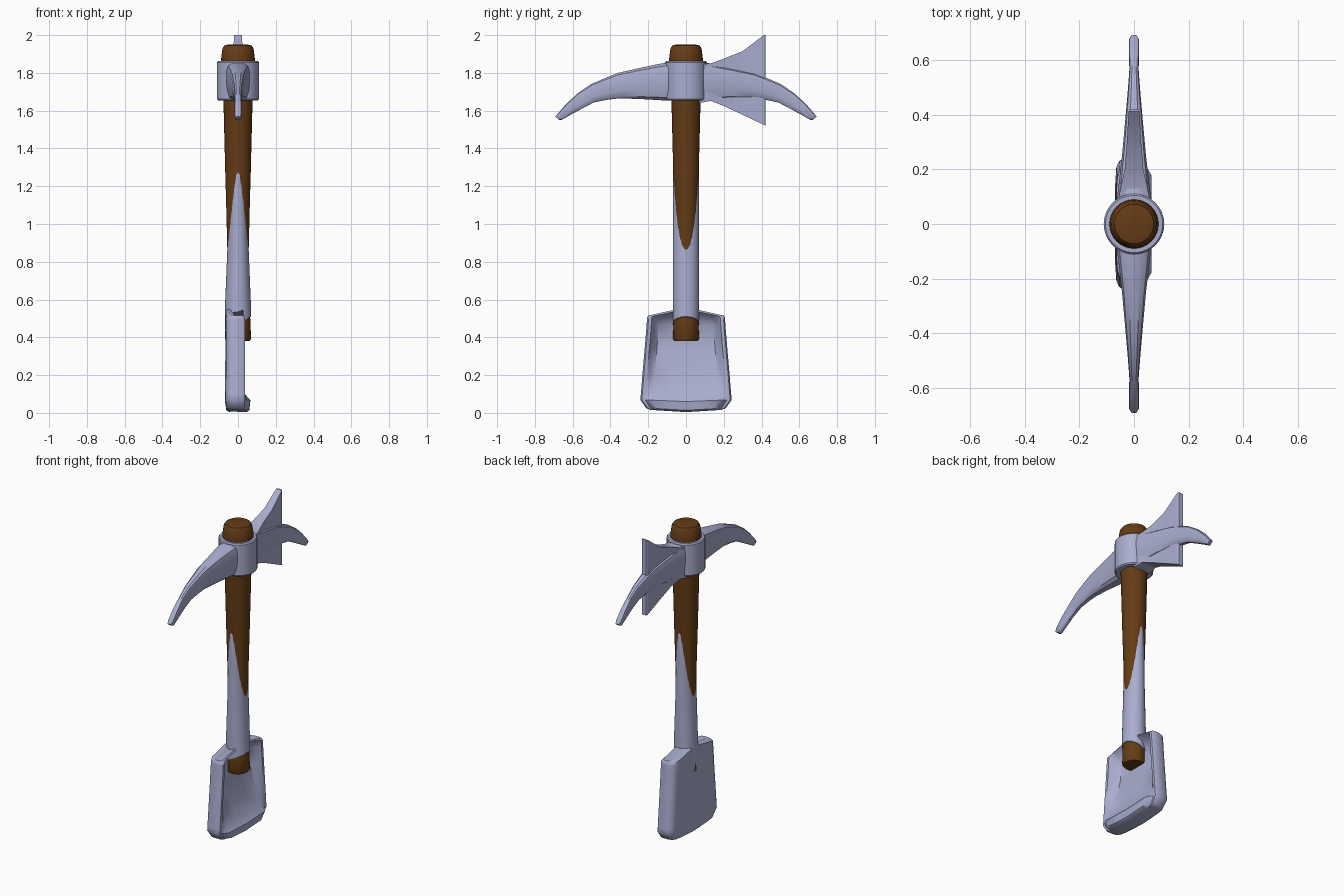
import bpy, bmesh, math

if "Cube" in bpy.data.objects:
    bpy.data.objects.remove(bpy.data.objects["Cube"])


def material(name, color):
    m = bpy.data.materials.new(name)
    m.diffuse_color = color
    m.use_nodes = True
    m.node_tree.nodes["Principled BSDF"].inputs["Base Color"].default_value = m.diffuse_color
    return m


wood = material("wood", (0.13, 0.045, 0.008, 1))
steel = material("steel", (0.40, 0.42, 0.62, 1))


def loft(name, sections, mat, angle=35, mirror_y=False):
    """Skin a list of equal-length closed loops and cap both ends."""
    bm = bmesh.new()
    loops = [[bm.verts.new(p) for p in s] for s in sections]
    n = len(loops[0])
    for a, b in zip(loops, loops[1:]):
        for i in range(n):
            j = (i + 1) % n
            bm.faces.new((a[i], a[j], b[j], b[i]))
    bm.faces.new(loops[0])
    bm.faces.new(loops[-1])
    if mirror_y:
        geo = bm.verts[:] + bm.edges[:] + bm.faces[:]
        dup = bmesh.ops.duplicate(bm, geom=geo)["geom"]
        for v in dup:
            if isinstance(v, bmesh.types.BMVert):
                v.co.y *= -1
    bmesh.ops.recalc_face_normals(bm, faces=bm.faces)
    me = bpy.data.meshes.new(name)
    bm.to_mesh(me)
    bm.free()
    ob = bpy.data.objects.new(name, me)
    bpy.context.collection.objects.link(ob)
    me.materials.append(mat)
    bpy.ops.object.select_all(action='DESELECT')
    ob.select_set(True)
    bpy.context.view_layer.objects.active = ob
    bpy.ops.object.shade_smooth_by_angle(angle=math.radians(angle))
    return ob


def ring(z, rx, ry, slope=0, n=32):
    pts = []
    for i in range(n):
        a = 2 * math.pi * i / n
        pts.append((rx * math.cos(a), ry * math.sin(a), z + slope * math.cos(a)))
    return pts


# Wooden handle
handle = [(0.38, .062), (0.39, .068), (0.48, .067), (0.56, .058), (0.86, .0565),
          (1.1, .0625), (1.28, .0677), (1.65, .077), (1.86, .09), (1.89, .088),
          (1.93, .082), (1.945, .072), (1.95, .05)]
loft("handle", [ring(z, r, r) for z, r in handle], wood)

# Steel collar around the head
loft("head_collar", [ring(z, r, r) for z, r in
                     [(1.655, .105), (1.662, .111), (1.855, .111), (1.862, .105)]], steel)

# Elliptical sleeve: sinks into the handle, leaving two pointed tongues
sleeve = [(0.475, .070, .070, .035), (0.56, .069, .070, 0), (0.86, .0567, .069, 0),
          (1.1, .051, .068, 0), (1.28, .046, .0675, 0), (1.32, .04, .06, 0)]
loft("spade_socket", [ring(*s) for s in sleeve], steel)


# Pair of curved pick spikes
def spike_section(y, w, t, b):
    h = t - b
    half = [(.45 * w, t), (.85 * w, t - .08 * h), (w, t - .25 * h),
            (.95 * w, b + .3 * h), (.75 * w, b + .08 * h), (.4 * w, b)]
    # the cut planes tilt with the curve towards the tip
    tilt = .02 * max(0, (y - .3) / .39)
    pts = half + [(-x, z) for x, z in reversed(half)]
    return [(x, y - tilt * (t - z) / h, z) for x, z in pts]


spikes = [(.06, .066, 1.858, 1.652), (.13, .058, 1.85, 1.655), (.25, .044, 1.825, 1.662),
          (.36, .034, 1.80, 1.665), (.43, .028, 1.772, 1.657), (.50, .022, 1.742, 1.643),
          (.57, .017, 1.695, 1.608), (.63, .019, 1.64, 1.577), (.68, .019, 1.583, 1.55),
          (.692, .012, 1.568, 1.552)]
loft("pick_spikes", [spike_section(*s) for s in spikes], steel, mirror_y=True)

# Flaring axe blade
axe = [(.07, .06, 1.64, 1.845), (.13, .05, 1.652, 1.85), (.2, .034, 1.625, 1.875),
       (.3, .026, 1.578, 1.915), (.412, .02, 1.525, 2.0), (.42, .014, 1.522, 2.0)]
loft("axe_blade", [[(w, y, t), (-w, y, t), (-w, y, b), (w, y, b)]
                   for y, w, b, t in axe], steel, angle=25)


# Dished spade blade with raised side walls and a thick lower lip
def spade_section(z, w, back, rim, floor, crown):
    half = [(back, 0), (back, .3 * w), (back, .6 * w), (back + .004, .85 * w),
            (back + .014, .95 * w), (back + .035, w), (rim - .012, w), (rim, w - .008),
            (rim, w - .025), (.5 * (rim + floor), w - .04), (floor, w - .065),
            (floor, .3 * w), (floor, 0)]
    pts = half + [(x, -y) for x, y in reversed(half[1:-1])]
    return [(x, y, z + crown * (1 - abs(y) / w)) for x, y in pts]


spade = [(.016, .19, -.045, .03, .045, -.012), (.026, .212, -.062, .034, .06, -.012),
         (.07, .242, -.069, .036, .065, -.01), (.10, .239, -.069, .036, .035, 0),
         (.2, .231, -.068, .036, .005, 0), (.35, .218, -.067, .036, -.025, 0),
         (.46, .209, -.067, .036, -.03, .015), (.49, .207, -.066, .036, .0, .035),
         (.505, .206, -.064, .034, .03, .045), (.515, .2, -.05, .025, .025, .045)]
loft("spade_blade", [spade_section(*s) for s in spade], steel, angle=40)
